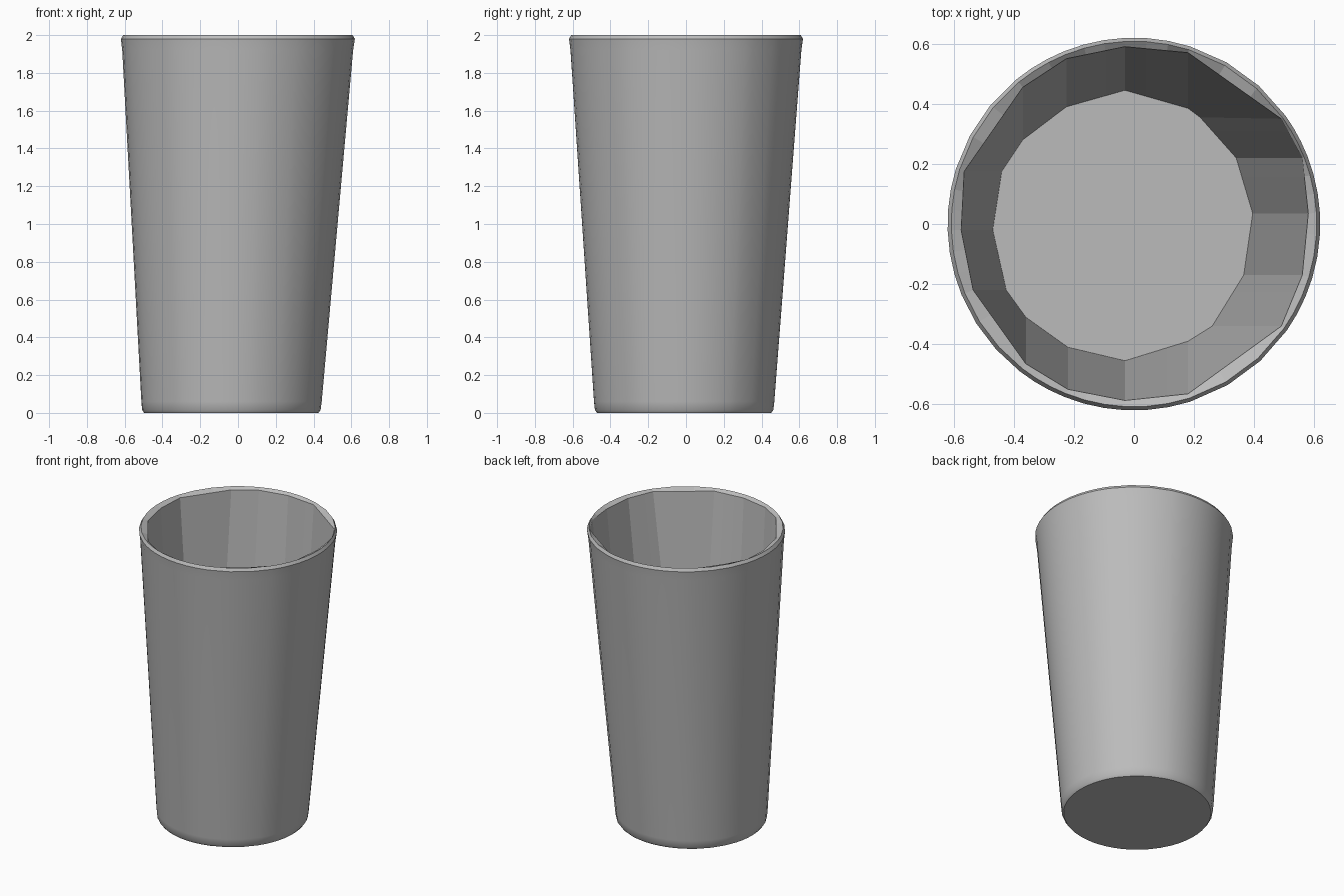
import bpy, bmesh, math
from mathutils import Vector

if "Cube" in bpy.data.objects:
    bpy.data.objects.remove(bpy.data.objects["Cube"])

# One flat grey
grey = bpy.data.materials.new("plain grey")
grey.diffuse_color = (0.5, 0.5, 0.5, 1)
grey.use_nodes = True
grey.node_tree.nodes["Principled BSDF"].inputs["Base Color"].default_value = grey.diffuse_color

# Inner facets, clockwise from the back: floor corners and rim corners
floor_pts = [(-.03, .445), (.18, .385), (.22, .355), (.34, .22),
             (.395, .035), (.365, -.17), (.26, -.34), (.18, -.39),
             (-.03, -.455), (-.22, -.41), (-.36, -.31), (-.425, -.22),
             (-.47, -.02), (-.44, .175), (-.37, .28), (-.225, .39)]
rim_pts = [(-.03, .59), (.18, .57), (.49, .35), (.56, .22),
           (.58, .035), (.56, -.17), (.49, -.34), (.18, -.565),
           (-.03, -.587), (-.22, -.55), (-.36, -.465), (-.535, -.22),
           (-.575, -.02), (-.565, .175), (-.37, .455), (-.225, .55)]
SUB = 3  # outer steps per inner facet


def subdivide(pts):
    out = []
    for i, p in enumerate(pts):
        a, b = Vector(p), Vector(pts[(i + 1) % len(pts)])
        out += [a.lerp(b, k / SUB) for k in range(SUB)]
    return out


# Directions of the outer points, evenly spread within each facet
angles = []
for i, p in enumerate(rim_pts):
    q = rim_pts[(i + 1) % len(rim_pts)]
    a, b = math.atan2(p[1], p[0]), math.atan2(q[1], q[0])
    step = (a - b) % (2 * math.pi)
    angles += [a - step * k / SUB for k in range(SUB)]

bm = bmesh.new()


def ring(points, z):
    return [bm.verts.new((p[0], p[1], z)) for p in points]


def circle(r, z):
    # The base sits slightly off centre, so the cup leans
    t = 1 - z / 2
    cx, cy = -.035 * t, -.01 * t
    return ring([(cx + r * math.cos(a), cy + r * math.sin(a)) for a in angles], z)


# Outer wall and rim, then inner wall down to the floor
rings = [circle(r, z) for r, z in
         [(.462, 0), (.473, .015), (.478, .06), (.612, 1.92), (.62, 1.98), (.608, 2)]]
rings.append(ring(subdivide(rim_pts), 1.985))
rings.append(ring(subdivide(floor_pts), .07))
n = len(angles)
for lo, hi in zip(rings, rings[1:]):
    for i in range(n):
        j = (i + 1) % n
        bm.faces.new((lo[i], lo[j], hi[j], hi[i]))
bm.faces.new(rings[0])
bm.faces.new(rings[-1])
bmesh.ops.recalc_face_normals(bm, faces=bm.faces)

# Round outside is smooth, facets inside stay flat
for f in bm.faces:
    c = f.calc_center_median()
    f.smooth = len(f.verts) == 4 and f.normal.dot(Vector((c.x, c.y, 0))) > 0
for e in bm.edges:
    if len(e.link_faces) == 2 and e.calc_face_angle(0) > math.radians(32):
        e.smooth = False

mesh = bpy.data.meshes.new("cup")
bm.to_mesh(mesh)
bm.free()
mesh.materials.append(grey)
cup = bpy.data.objects.new("cup", mesh)
bpy.context.collection.objects.link(cup)
